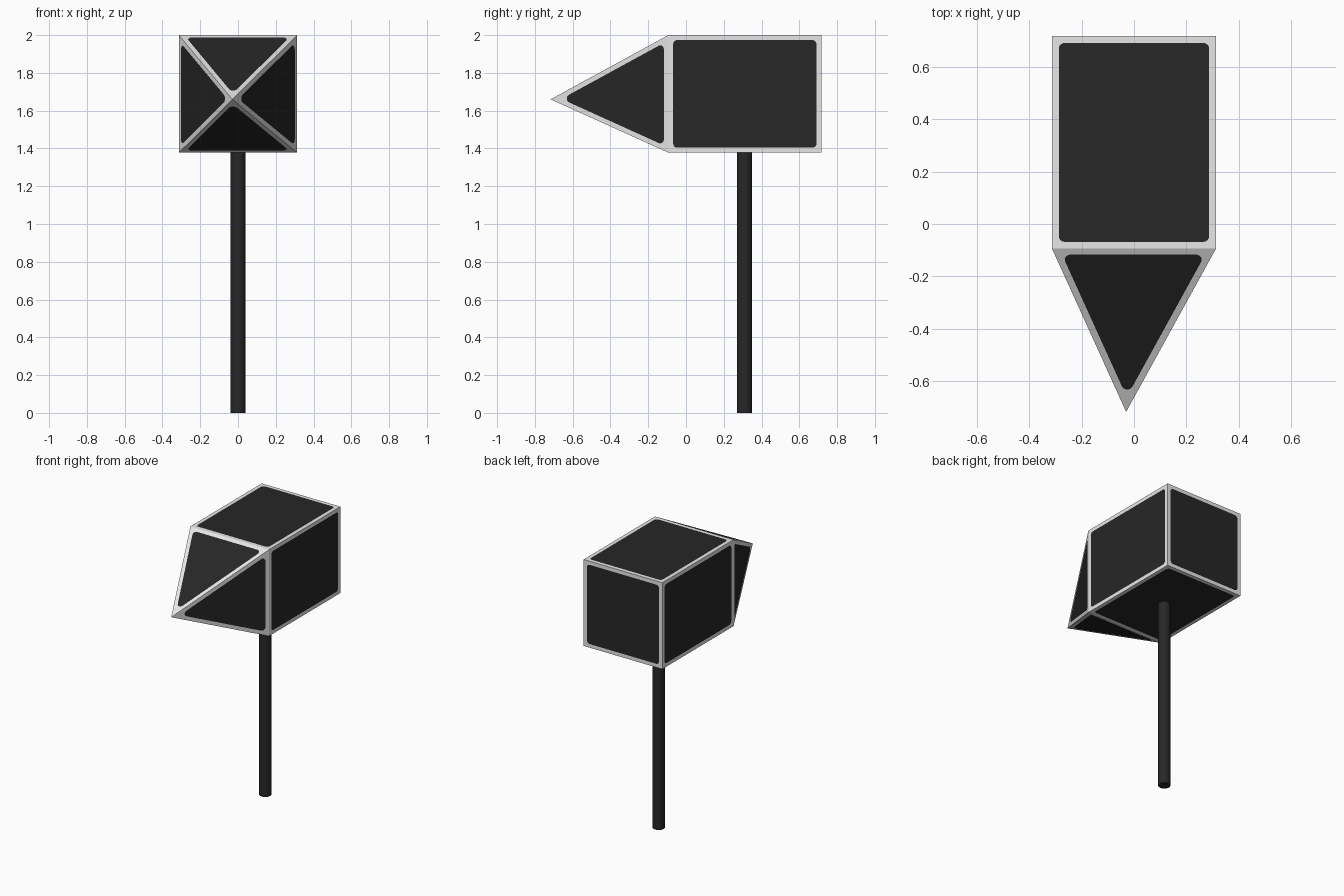
import bpy, bmesh, math
from mathutils import Vector

if "Cube" in bpy.data.objects:
    bpy.data.objects.remove(bpy.data.objects["Cube"])


def material(name, value):
    m = bpy.data.materials.new(name)
    m.diffuse_color = (value, value, value, 1)
    m.use_nodes = True
    m.node_tree.nodes["Principled BSDF"].inputs["Base Color"].default_value = m.diffuse_color
    return m


frame_mat = material("light grey frame", 0.8)
dark_mat = material("near black", 0.02)

INSET, RADIUS, SEG = 0.026, 0.022, 5


def panelled_face(bm, corners):
    """A light face with a dark rounded panel cut into it."""
    n = len(corners)
    normal = (corners[1] - corners[0]).cross(corners[2] - corners[1]).normalized()
    arcs = []
    for i, c in enumerate(corners):
        e_in = (c - corners[i - 1]).normalized()
        e_out = (corners[(i + 1) % n] - c).normalized()
        n_in, n_out = e_in.cross(normal), e_out.cross(normal)  # outward edge normals
        bis = (e_out - e_in).normalized()
        half = (-e_in).angle(e_out) / 2
        centre = c + bis * (INSET + RADIUS) / math.sin(half)
        arcs.append([bm.verts.new(centre + RADIUS * n_in.slerp(n_out, k / SEG))
                     for k in range(SEG + 1)])
    outer = [bm.verts.new(c) for c in corners]
    for i in range(n):
        j = (i + 1) % n
        bm.faces.new((outer[i], outer[j], arcs[j][0], arcs[i][-1]))
        for k in range(SEG):
            bm.faces.new((outer[i], arcs[i][k + 1], arcs[i][k]))
    panel = bm.faces.new([v for arc in arcs for v in arc])
    panel.material_index = 1


def panelled_object(name, faces):
    bm = bmesh.new()
    for f in faces:
        panelled_face(bm, f)
    bmesh.ops.remove_doubles(bm, verts=bm.verts[:], dist=1e-5)
    me = bpy.data.meshes.new(name)
    bm.to_mesh(me)
    bm.free()
    me.materials.append(frame_mat)
    me.materials.append(dark_mat)
    ob = bpy.data.objects.new(name, me)
    bpy.context.collection.objects.link(ob)
    return ob


# Rings of the head, counter-clockwise as seen from the front
W, Z0, Z1, Y0, Y1 = 0.313, 1.378, 2.0, -0.094, 0.717
ring = [(-W, Z0), (W, Z0), (W, Z1), (-W, Z1)]
front = [Vector((x, Y0, z)) for x, z in ring]
back = [Vector((x, Y1, z)) for x, z in ring]
apex = Vector((-0.03, -0.717, 1.66))

# Box: four sides and the back
panelled_object("head_box", [[front[i], back[i], back[(i + 1) % 4], front[(i + 1) % 4]][::-1]
                             for i in range(4)] + [back[::-1]])

# Pointed nose with an off-centre tip
panelled_object("pointed_nose", [[front[i], front[(i + 1) % 4], apex] for i in range(4)])

# Support pole
bpy.ops.mesh.primitive_cylinder_add(vertices=32, radius=0.04, depth=Z0,
                                    location=(0, 0.31, Z0 / 2))
pole = bpy.context.object
pole.name = "support_pole"
pole.data.materials.append(dark_mat)
bpy.ops.object.shade_smooth_by_angle(angle=math.radians(40))
